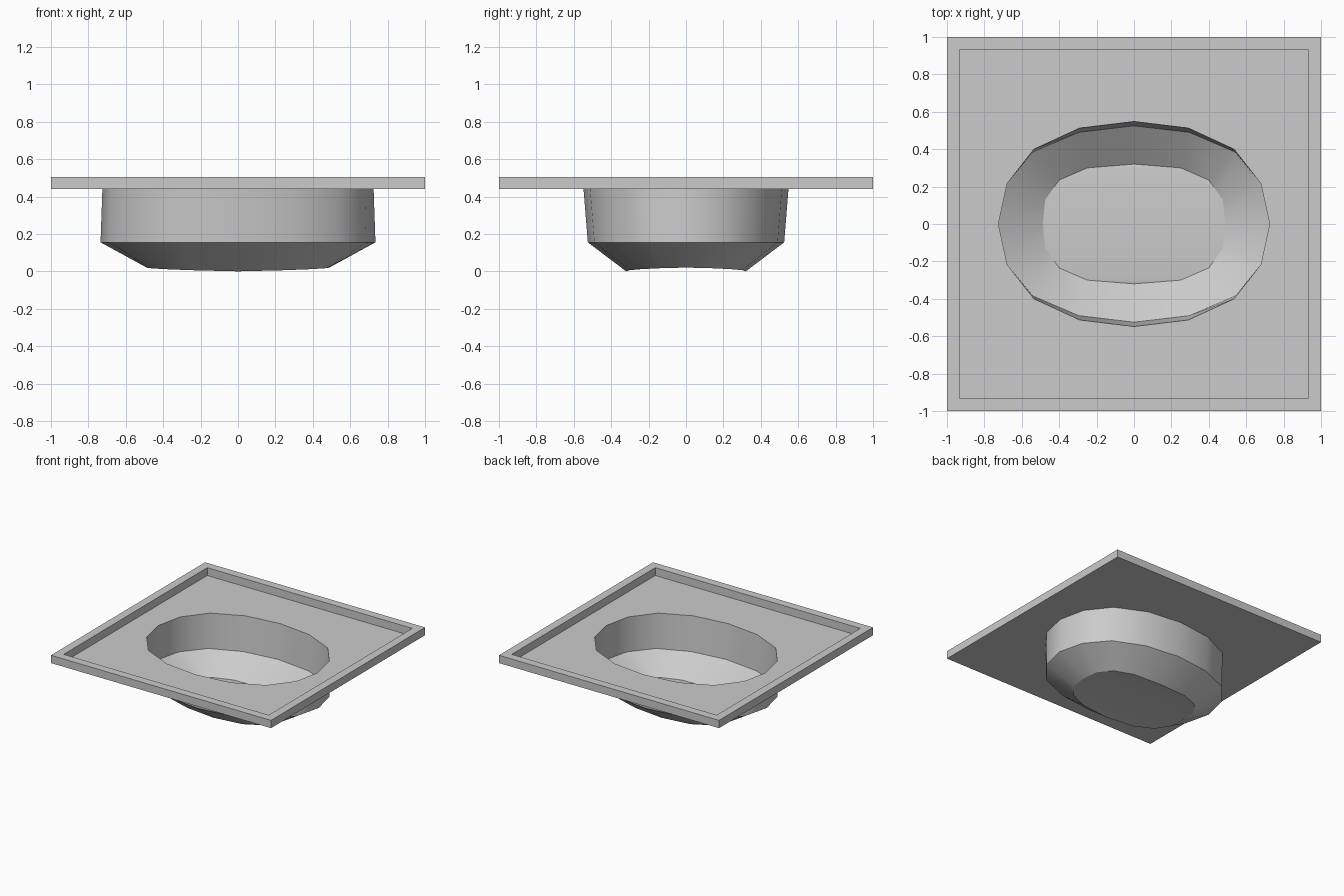
import bpy, bmesh, math

if "Cube" in bpy.data.objects:
    bpy.data.objects.remove(bpy.data.objects["Cube"])

TOP, FLOOR = 0.505, 0.441


def ring(bm, quarter):
    """Mirror a quarter outline (from +y round to +x) into a closed 16-vertex loop."""
    half = quarter + [(x, -y, z) for x, y, z in quarter[-2::-1]]
    full = half + [(-x, y, z) for x, y, z in half[-2:0:-1]]
    return [bm.verts.new(p) for p in full]


def square(bm, s, z):
    return [bm.verts.new((x * s, y * s, z)) for x, y in ((-1, -1), (-1, 1), (1, 1), (1, -1))]


def loft(bm, a, b):
    n = len(a)
    for i in range(n):
        j = (i + 1) % n
        bm.faces.new((a[i], a[j], b[j], b[i]))


def finish(bm, name, smooth=False):
    me = bpy.data.meshes.new(name)
    bm.to_mesh(me)
    bm.free()
    ob = bpy.data.objects.new(name, me)
    bpy.context.collection.objects.link(ob)
    if smooth:
        bpy.ops.object.select_all(action='DESELECT')
        ob.select_set(True)
        bpy.context.view_layer.objects.active = ob
        bpy.ops.object.shade_smooth_by_angle(angle=math.radians(30))
    return ob


# Quarter outlines of the oval basin: top opening, widest edge, bottom edge
opening = [(0, .548, FLOOR), (.29, .513, FLOOR), (.535, .40, FLOOR), (.678, .217, FLOOR), (.725, 0, FLOOR)]
shoulder = [(0, .525, .155), (.295, .49, .155), (.54, .385, .155), (.685, .21, .155), (.735, 0, .155)]
base = [(0, .32, .003), (.25, .30, .006), (.40, .235, .012), (.475, .13, .017), (.488, 0, .02)]
base[0] = (0, .32, 0)

# Basin: wall, sloped lower band and slightly arched bottom
bm = bmesh.new()
rings = [ring(bm, q) for q in (opening, shoulder, base)]
loft(bm, rings[0], rings[1])
loft(bm, rings[1], rings[2])
b = rings[2]
bm.faces.new((b[0], b[15], b[1]))
for i in range(1, 7):
    bm.faces.new((b[i], b[16 - i], b[15 - i], b[i + 1]))
bm.faces.new((b[7], b[9], b[8]))
bmesh.ops.recalc_face_normals(bm, faces=bm.faces)
bm.faces.ensure_lookup_table()
if bm.faces[-1].normal.z < 0:
    bmesh.ops.reverse_faces(bm, faces=bm.faces)
finish(bm, "basin", smooth=True)

# Tray floor with the oval opening
bm = bmesh.new()
edges = []
for loop in (square(bm, 1, FLOOR), ring(bm, opening)):
    edges += [bm.edges.new((loop[i - 1], loop[i])) for i in range(len(loop))]
bmesh.ops.triangle_fill(bm, edges=edges, use_beauty=True, normal=(0, 0, 1))
for f in bm.faces:
    if f.normal.z < 0:
        f.normal_flip()
finish(bm, "tray_floor")

# Raised square rim around the tray
bm = bmesh.new()
rim = [square(bm, s, z) for s, z in ((.932, FLOOR), (.932, TOP), (1, TOP), (1, FLOOR))]
for lower, upper in zip(rim, rim[1:]):
    loft(bm, lower, upper)
bmesh.ops.recalc_face_normals(bm, faces=bm.faces)
top = max(bm.faces, key=lambda f: f.calc_center_median().z)
if top.normal.z < 0:
    bmesh.ops.reverse_faces(bm, faces=bm.faces)
finish(bm, "tray_rim")
